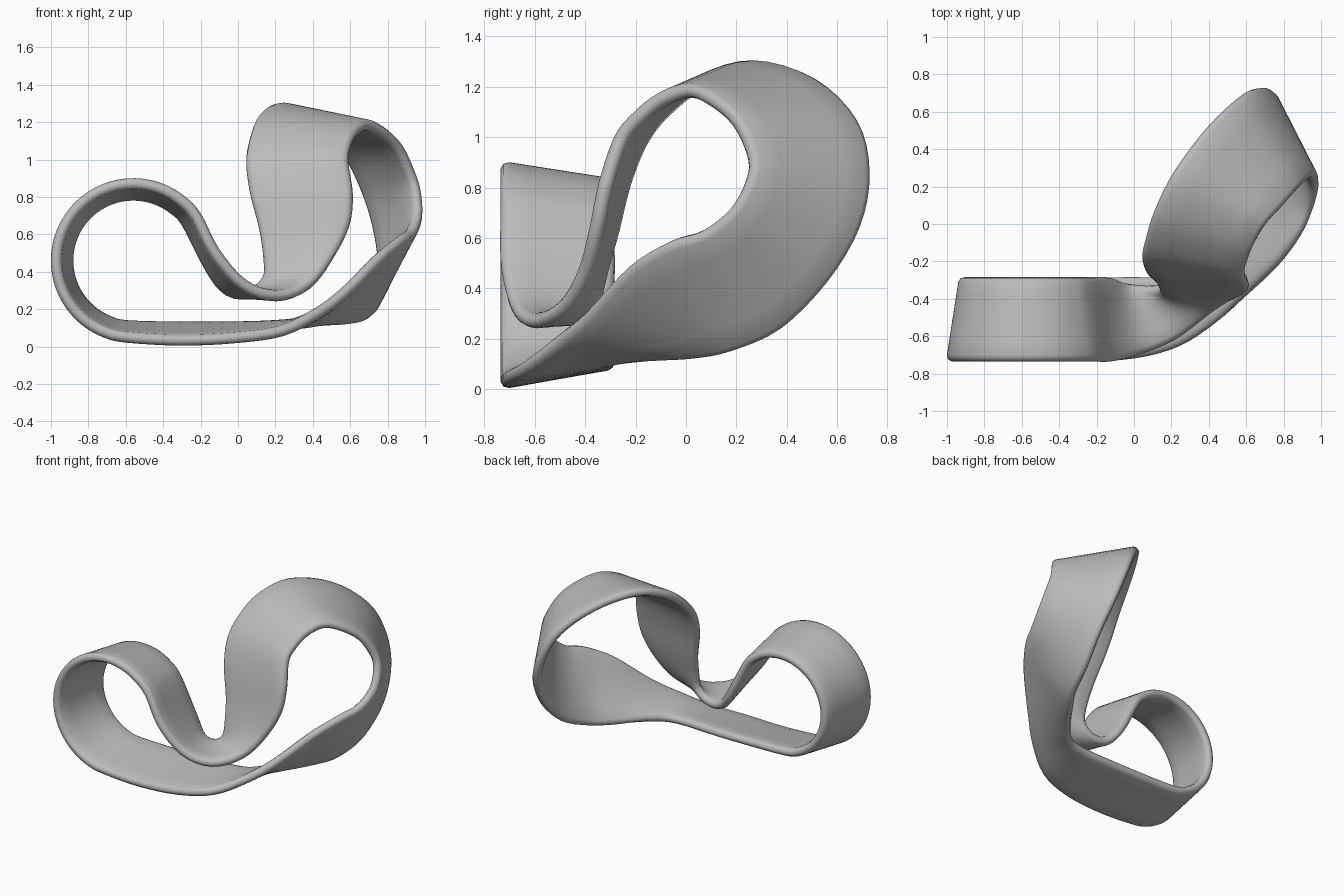
import bpy, bmesh, math
from mathutils import Vector

cube = bpy.data.objects.get("Cube")
if cube:
    bpy.data.objects.remove(cube, do_unlink=True)

THICKNESS = 0.06
STEPS = 4          # interpolated sections between stations
ACROSS = 5         # strips across the band
ROUND = 4          # segments on each rounded rim

# Stations on the outer surface: front rim point, back rim point
floor_strip = [
    (-.3, -.73, 0, -.3, -.28, .08), (0, -.715, .015, 0, -.28, .08),
    (.25, -.65, .055, .2, -.28, .085), (.45, -.53, .16, .34, -.25, .09),
    (.6, -.4, .28, .46, -.14, .1), (.78, -.23, .47, .6, .03, .11),
]
large_loop = [
    (.9, -.07, .57, .7, .18, .14), (.96, .06, .61, .76, .38, .23),
    (.995, .18, .7, .79, .57, .42), (.99, .25, .82, .76, .7, .64),
    (.96, .265, .93, .69, .74, .86), (.89, .2, 1.08, .58, .69, 1.07),
    (.8, .1, 1.17, .4, .52, 1.24), (.71, 0, 1.21, .22, .28, 1.31),
    (.64, -.12, 1.17, .11, .06, 1.25), (.6, -.22, 1.09, .06, -.1, 1.13),
    (.585, -.29, 1, .04, -.2, 1), (.61, -.35, .82, .06, -.27, .83),
]
dip = [
    (.59, -.385, .65, .11, -.32, .63), (.5, -.43, .48, .13, -.36, .48),
    (.38, -.51, .35, .12, -.37, .375), (.22, -.62, .3, .05, -.34, .32),
    (.05, -.69, .36, -.04, -.31, .32), (-.1, -.73, .53, -.12, -.28, .42),
]


def small_loop(start, end, count):
    """Tapered round loop, wide at the front rim and narrower at the back."""
    rows = []
    for i in range(count):
        a = math.radians(start + (end - start) * i / (count - 1))
        row = []
        for radius, y in ((.445, -.73), (.375, -.28)):
            row += [-.56 + radius * math.cos(a), y, .46 + radius * math.sin(a)]
        rows.append(row)
    return rows


def closed_spline(points, steps):
    """Smooth closed curve through the points."""
    result = []
    n = len(points)
    for i in range(n):
        a, b, c, d = (points[(i + k) % n] for k in (-1, 0, 1, 2))
        for s in range(steps):
            t = s / steps
            result.append(b + (c - a) * t / 2
                          + (a - b * 2.5 + c * 2 - d / 2) * t ** 2
                          + ((b - c) * 1.5 + (d - a) / 2) * t ** 3)
    return result


def inward(path, i, width):
    """Direction from the outer face to the inner face of the band."""
    tangent = path[(i + 1) % len(path)] - path[i - 1]
    return tangent.cross(width).normalized()


def section(front, back, front_in, back_in):
    """Flat band cross-section with rounded rims."""
    r = THICKNESS / 2
    along = (back - front).normalized()
    front_mid = front + along * r + front_in * r
    back_mid = back - along * r + back_in * r
    ring = []
    for mid, normal, side in ((front_mid, front_in, -1), (back_mid, back_in, 1)):
        for k in range(ROUND + 1):
            a = math.pi * k / ROUND
            ring.append(mid + along * (side * r * math.sin(a))
                        + normal * (side * r * math.cos(a)))
        # Intermediate points across the face that follows this rim
        other, other_in = ((back_mid, back_in) if side < 0
                           else (front_mid, front_in))
        for k in range(1, ACROSS):
            t = k / ACROSS
            direction = normal.lerp(other_in, t).normalized()
            ring.append(mid.lerp(other, t) - direction * (side * r))
    return ring


# Sections all the way round the band
stations = small_loop(35, 265, 15) + floor_strip + large_loop + dip
front_rim = closed_spline([Vector(s[:3]) for s in stations], STEPS)
back_rim = closed_spline([Vector(s[3:]) for s in stations], STEPS)

bm = bmesh.new()
rings = []
for i, (front, back) in enumerate(zip(front_rim, back_rim)):
    width = back - front
    ring = section(front, back, inward(front_rim, i, width),
                   inward(back_rim, i, width))
    rings.append([bm.verts.new(p) for p in ring])

# Skin neighbouring sections
for i, ring in enumerate(rings):
    following = rings[(i + 1) % len(rings)]
    for j in range(len(ring)):
        k = (j + 1) % len(ring)
        bm.faces.new((ring[j], ring[k], following[k], following[j]))
bmesh.ops.recalc_face_normals(bm, faces=bm.faces)

mesh = bpy.data.meshes.new("twisted_band")
bm.to_mesh(mesh)
bm.free()
band = bpy.data.objects.new("twisted_band", mesh)
bpy.context.collection.objects.link(band)

# Plain grey finish
grey = bpy.data.materials.new("plain_grey")
grey.use_nodes = True
colour = (.5, .5, .5, 1)
grey.diffuse_color = colour
grey.node_tree.nodes["Principled BSDF"].inputs["Base Color"].default_value = colour
mesh.materials.append(grey)

bpy.ops.object.select_all(action='DESELECT')
band.select_set(True)
bpy.context.view_layer.objects.active = band
bpy.ops.object.shade_smooth_by_angle(angle=math.radians(50))
